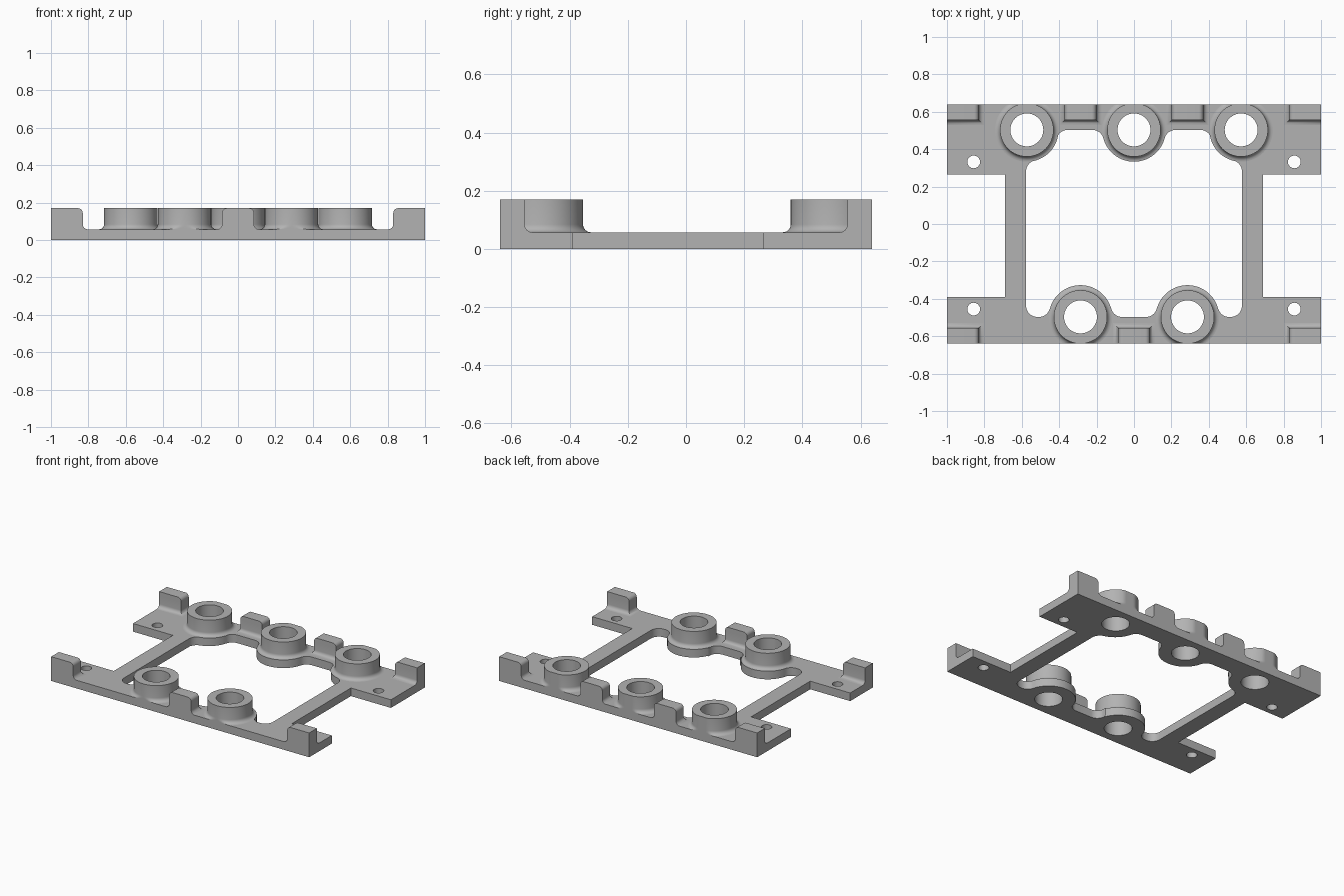
import bpy, bmesh, math
from math import sin, cos, pi, sqrt, atan2

if "Cube" in bpy.data.objects:
    bpy.data.objects.remove(bpy.data.objects["Cube"])

T, H, EDGE = 0.057, 0.17, 0.64        # plate thickness, full height, half depth
BORE, BOSS, FLANGE = 0.088, 0.143, 0.17
FIL = FLANGE - BOSS                   # fillet at the foot of bosses and tabs
RND = 0.06                            # rounding inside the window
BACK_Y, FRONT_Y, SIDE_X = 0.503, -0.497, 0.577

grey = bpy.data.materials.new("grey_metal")
grey.use_nodes = True
grey.diffuse_color = (0.45, 0.45, 0.45, 1)
grey.node_tree.nodes["Principled BSDF"].inputs["Base Color"].default_value = (0.45, 0.45, 0.45, 1)


def finish(obj):
    bpy.ops.object.select_all(action='DESELECT')
    obj.select_set(True)
    bpy.context.view_layer.objects.active = obj
    bpy.ops.object.shade_smooth_by_angle(angle=math.radians(35))


def clamp(v, limit):
    return max(-limit, min(limit, v))


def loft(name, loops, closed=False):
    """Bridge equal-length loops; cap the last one, or join it to the first."""
    bm = bmesh.new()
    rings = [[bm.verts.new((clamp(x, 1), clamp(y, EDGE), z)) for x, y, z in lp] for lp in loops]
    pairs = list(zip(rings, rings[1:]))
    if closed:
        pairs.append((rings[-1], rings[0]))
    else:
        bm.faces.new(rings[-1])
        bm.faces.new(rings[0][::-1])
    n = len(rings[0])
    for a, b in pairs:
        for i in range(n):
            j = (i + 1) % n
            bm.faces.new((a[i], a[j], b[j], b[i]))
    bmesh.ops.dissolve_degenerate(bm, dist=1e-5, edges=bm.edges)
    bmesh.ops.recalc_face_normals(bm, faces=bm.faces)
    mesh = bpy.data.meshes.new(name)
    bm.to_mesh(mesh)
    bm.free()
    mesh.materials.append(grey)
    obj = bpy.data.objects.new(name, mesh)
    bpy.context.collection.objects.link(obj)
    finish(obj)


def arc(cx, cy, r, a0, a1, n=12):
    return [(cx + r * cos(a0 + (a1 - a0) * i / n), cy + r * sin(a0 + (a1 - a0) * i / n))
            for i in range(n + 1)]


def circle(cx, cy, r, n=64):
    return arc(cx, cy, r, 0, 2 * pi, n)[:-1]


# Half of the window outline, from the back middle round the right to the front middle
reach = FLANGE + RND
dx = sqrt(reach ** 2 - RND ** 2)
a = atan2(RND, dx)
half = arc(0, BACK_Y, FLANGE, -pi / 2, -a, 20)
half += arc(dx, BACK_Y - RND, RND, pi - a, pi / 2)
half += arc(SIDE_X - dx, BACK_Y - RND, RND, pi / 2, a)
fy = BACK_Y - dx
half += arc(SIDE_X, BACK_Y, FLANGE, pi + a, 1.5 * pi - a, 16)
half += arc(SIDE_X - RND, fy, RND, pi / 2 - a, 0)
half += arc(SIDE_X - RND, FRONT_Y + RND, RND, 0, -pi / 2)
half += arc(0.286 + dx, FRONT_Y + RND, RND, -pi / 2, -pi - a)[:1]
half += arc(0.286 + dx, FRONT_Y + RND, RND, -pi / 2, -pi + a)
half += arc(0.286, FRONT_Y, FLANGE, a, pi - a, 32)
half += arc(0.286 - dx, FRONT_Y + RND, RND, a, -pi / 2)
window = half + [(-x, y) for x, y in reversed(half[1:])]

# Plate: H-shaped outline with the window, bores and screw holes
right = [(1, EDGE), (1, 0.265), (0.69, 0.265), (0.69, -0.39), (1, -0.39), (1, -EDGE)]
outline = right + [(-x, y) for x, y in reversed(right)]
bosses = [(x, BACK_Y) for x in (-0.573, 0, 0.573)] + [(x, FRONT_Y) for x in (-0.286, 0.286)]
loops = [outline, window] + [circle(x, y, BORE) for x, y in bosses]
loops += [circle(x, y, 0.034, 32) for x in (-0.857, 0.857) for y in (0.332, -0.455)]

curve = bpy.data.curves.new("base_plate", 'CURVE')
curve.dimensions = '2D'
curve.fill_mode = 'BOTH'
curve.extrude = T / 2
for pts in loops:
    clean = [p for i, p in enumerate(pts) if math.dist(p, pts[i - 1]) > 1e-4]
    spline = curve.splines.new('POLY')
    spline.points.add(len(clean) - 1)
    for pt, (x, y) in zip(spline.points, clean):
        pt.co = (x, y, T / 2, 1)
    spline.use_cyclic_u = True
curve.materials.append(grey)
plate = bpy.data.objects.new("base_plate", curve)
bpy.context.collection.objects.link(plate)
bpy.ops.object.select_all(action='DESELECT')
plate.select_set(True)
bpy.context.view_layer.objects.active = plate
bpy.ops.object.convert(target='MESH')
bm = bmesh.new()
bm.from_mesh(plate.data)
bmesh.ops.remove_doubles(bm, verts=bm.verts, dist=1e-5)
bmesh.ops.recalc_face_normals(bm, faces=bm.faces)
bm.to_mesh(plate.data)
bm.free()
finish(plate)

# Foot fillet as (offset, height) steps
foot = [(FIL * (1 - sin(t)), T + FIL * (1 - cos(t))) for t in [i * pi / 12 for i in range(7)]]

# Bosses: turned rings with a filleted foot, trimmed flush with the plate edge
for k, (bx, by) in enumerate(bosses):
    profile = [(BORE, T)] + [(BOSS + o, z) for o, z in foot] + [(BOSS, H), (BORE, H)]
    loft(f"boss_{k + 1}", [[(x, y, z) for x, y in circle(bx, by, r)] for r, z in profile], True)

# Tabs: filleted foot, upright sides, rounded upper side edges
R = 0.025
crown = [(-R * (1 - cos(t)), H - R + R * sin(t)) for t in [i * pi / 12 for i in range(7)]]


def tab(name, x0, x1, side):
    rows = []
    for o, z in foot + crown:
        inner = side * (0.555 - max(o, 0))
        rows.append([(x0 - o, inner, z), (x1 + o, inner, z),
                     (x1 + o, side * EDGE, z), (x0 - o, side * EDGE, z)])
    loft(name, rows)


for side, label in ((1, "back"), (-1, "front")):
    tab(f"{label}_left_corner_tab", 0.83, 1.1, side)
    tab(f"{label}_right_corner_tab", -1.1, -0.83, side)
for x, label in ((0.286, "back_left"), (-0.286, "back_right"), (0, "front_middle")):
    tab(f"{label}_tab", x - 0.085, x + 0.085, 1 if label.startswith("back") else -1)
